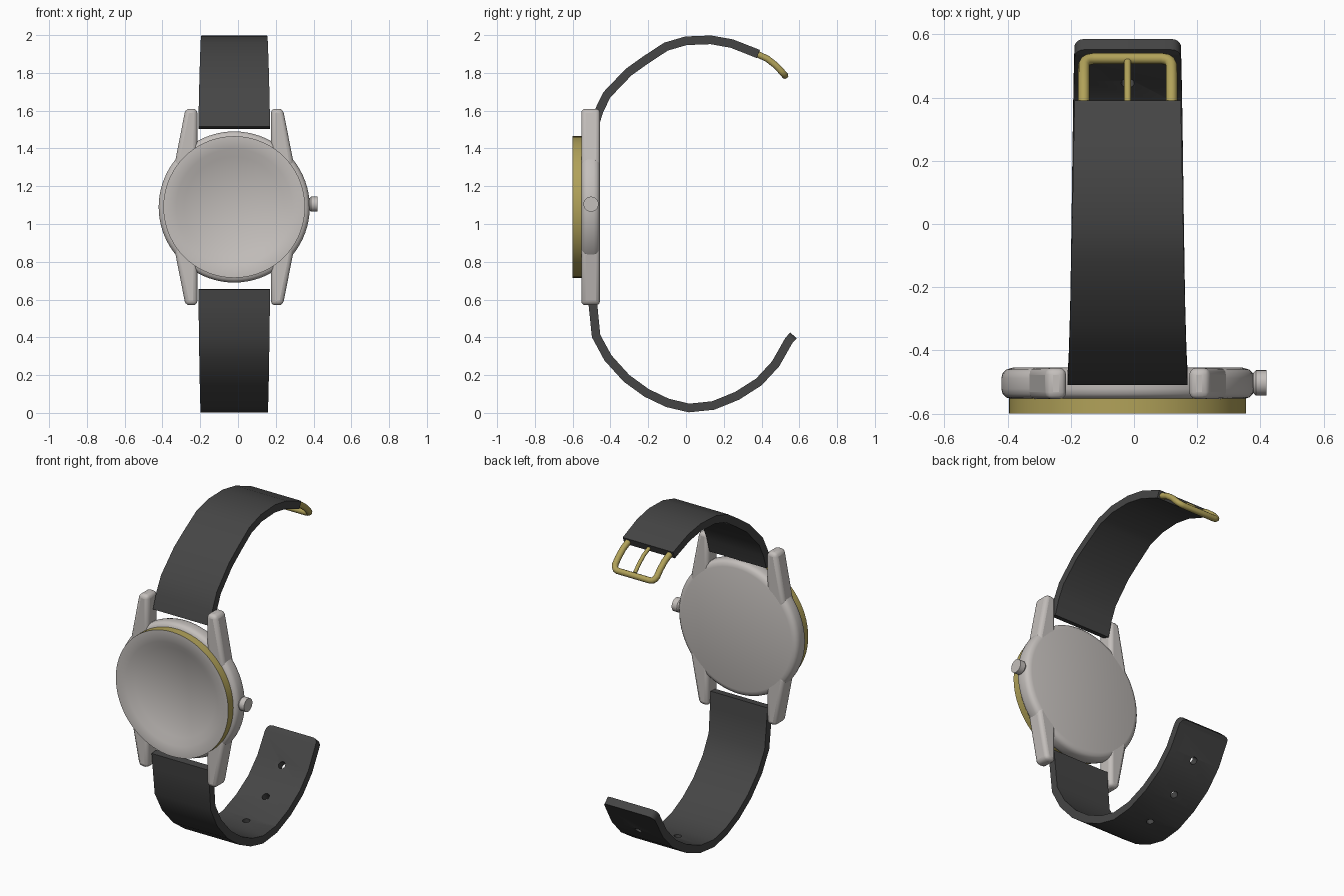
import bpy, bmesh, math
from mathutils import Vector

if "Cube" in bpy.data.objects:
    bpy.data.objects.remove(bpy.data.objects["Cube"])

CX, CZ = -0.02, 1.09          # centre of the watch case


def material(name, rgb):
    m = bpy.data.materials.new(name)
    m.diffuse_color = (*rgb, 1)
    m.use_nodes = True
    m.node_tree.nodes["Principled BSDF"].inputs["Base Color"].default_value = m.diffuse_color
    return m


STEEL = material("warm steel", (0.55, 0.52, 0.50))
GOLD = material("brass gold", (0.44, 0.36, 0.10))
STRAP = material("black leather", (0.06, 0.06, 0.06))


def finish(bm, name, mats, angle=35):
    bmesh.ops.recalc_face_normals(bm, faces=bm.faces)
    me = bpy.data.meshes.new(name)
    bm.to_mesh(me)
    bm.free()
    ob = bpy.data.objects.new(name, me)
    bpy.context.collection.objects.link(ob)
    for m in mats:
        me.materials.append(m)
    smooth(ob, angle)
    return ob


def activate(ob):
    bpy.ops.object.select_all(action='DESELECT')
    ob.select_set(True)
    bpy.context.view_layer.objects.active = ob


def smooth(ob, angle):
    activate(ob)
    bpy.ops.object.shade_smooth_by_angle(angle=math.radians(angle))


def apply_modifiers(ob):
    activate(ob)
    for mod in list(ob.modifiers):
        bpy.ops.object.modifier_apply(modifier=mod.name)


def lathe(name, profile, mats, steps=72, rule=None):
    """Spin (radius, y) points around the y axis."""
    bm = bmesh.new()
    vs = [bm.verts.new((r, y, 0)) for r, y in profile]
    es = [bm.edges.new(p) for p in zip(vs, vs[1:])]
    bmesh.ops.spin(bm, geom=vs + es, cent=(0, 0, 0), axis=(0, 1, 0),
                   angle=math.tau, steps=steps, use_duplicate=False)
    bmesh.ops.remove_doubles(bm, verts=bm.verts, dist=1e-5)
    if rule:
        for f in bm.faces:
            f.material_index = rule(f)
    return finish(bm, name, mats)


# Case with rounded rim
case = lathe("case", [(0, -.555), (.365, -.555), (.385, -.549), (.396, -.538), (.40, -.522),
                      (.40, -.488), (.396, -.472), (.385, -.461), (.365, -.455), (0, -.455)],
             [STEEL])
case.location = (CX, 0, CZ)

# Bezel: gold side wall, steel face with sunken dial
bezel = lathe("bezel_and_dial", [(0, -.55), (.375, -.55), (.375, -.60), (.307, -.60),
                                 (.265, -.572), (0, -.572)],
              [STEEL, GOLD],
              rule=lambda f: int(min(math.hypot(v.co.x, v.co.z) for v in f.verts) > .37))
bezel.location = (CX, 0, CZ)

# Crown on the right
crown = lathe("crown", [(0, 0), (.032, 0), (.032, .018), (.040, .026), (.040, .06), (0, .06)],
              [STEEL], steps=28)
crown.rotation_euler = (0, 0, -math.pi / 2)
crown.location = (.36, -.503, 1.105)

# Four lugs, mirrored in x and z
for sx, side in ((-1, "left"), (1, "right")):
    for sz, end in ((-1, "lower"), (1, "upper")):
        bm = bmesh.new()
        outline = [(.195, .20), (.195, .52), (.258, .52), (.315, .23), (.29, .18)]
        face = bm.faces.new([bm.verts.new((CX + sx * x, -.5545, CZ + sz * z)) for x, z in outline])
        ext = bmesh.ops.extrude_face_region(bm, geom=[face])
        bmesh.ops.translate(bm, vec=(0, .099, 0),
                            verts=[g for g in ext["geom"] if isinstance(g, bmesh.types.BMVert)])
        lug = finish(bm, f"{end}_{side}_lug", [STEEL])
        bev = lug.modifiers.new("bevel", 'BEVEL')
        bev.width, bev.segments = .022, 3
        apply_modifiers(lug)
        smooth(lug, 35)


def strap(name, path, w0, w1, thick=.046, rounded=False):
    """Sweep a tapering flat band along (y, z) points."""
    pts = [Vector(p) for p in path]
    trims = [0.0] * len(pts)
    if rounded:               # extra sections that round the tip corners
        tip, back = pts.pop(), (pts[-2] - pts[-1]).normalized()
        trims.pop()
        for d, t in ((.035, 0), (.02, .003), (.01, .009), (.003, .018), (0, .032)):
            pts.append(tip + back * d)
            trims.append(t)
    run = [0.0]
    for a, b in zip(pts, pts[1:]):
        run.append(run[-1] + (b - a).length)
    bm = bmesh.new()
    rings = []
    for i, p in enumerate(pts):
        t = (pts[min(i + 1, len(pts) - 1)] - pts[max(i - 1, 0)]).normalized()
        n = Vector((-t.y, t.x)) * thick / 2
        w = w0 + (w1 - w0) * run[i] / run[-1] - trims[i]
        rings.append([bm.verts.new((CX + s * w, p.x + k * n.x, p.y + k * n.y))
                      for s, k in ((-1, -1), (1, -1), (1, 1), (-1, 1))])
    for a, b in zip(rings, rings[1:]):
        for j in range(4):
            bm.faces.new((a[j], a[(j + 1) % 4], b[(j + 1) % 4], b[j]))
    bm.faces.new(rings[0])
    bm.faces.new(rings[-1])
    return finish(bm, name, [STRAP], 42)


# Upper strap (buckle side)
strap("upper_strap", [(-.488, 1.51), (-.462, 1.595), (-.42, 1.683), (-.304, 1.804), (-.214, 1.868),
                      (-.106, 1.939), (0, 1.97), (.132, 1.975), (.243, 1.955), (.383, 1.90)],
      .19, .168)

# Lower strap (hole side) with rounded tip
lower = strap("lower_strap", [(-.50, .655), (-.492, .566), (-.476, .407), (-.413, .291),
                              (-.315, .183), (-.209, .106), (-.098, .053), (.016, .026),
                              (.143, .039), (.27, .09), (.386, .164), (.474, .259), (.569, .41)],
              .19, .168, rounded=True)

# Punch three holes through the lower strap
cutters = []
for y, z, ang in ((.462, .25, 52), (.305, .112, 32), (.11, .036, 8)):
    bpy.ops.mesh.primitive_cylinder_add(vertices=16, radius=.021, depth=.14, location=(CX, y, z),
                                        rotation=(math.radians(ang), 0, 0))
    cut = bpy.context.object
    cut.name = "hole_cutter"
    cut.hide_render = True
    cut.data.materials.append(STRAP)
    cutters.append(cut)
    mod = lower.modifiers.new("hole", 'BOOLEAN')
    mod.operation, mod.solver, mod.object = 'DIFFERENCE', 'EXACT', cut
apply_modifiers(lower)
smooth(lower, 42)
for cut in cutters:
    bpy.data.objects.remove(cut)


def rod(name, points, radius):
    cu = bpy.data.curves.new(name, 'CURVE')
    cu.dimensions = '3D'
    cu.bevel_depth, cu.bevel_resolution, cu.use_fill_caps = radius, 3, True
    sp = cu.splines.new('POLY')
    sp.points.add(len(points) - 1)
    for p, co in zip(sp.points, points):
        p.co = (*co, 1)
    ob = bpy.data.objects.new(name, cu)
    bpy.context.collection.objects.link(ob)
    cu.materials.append(GOLD)
    activate(ob)
    bpy.ops.object.convert(target='MESH')
    smooth(bpy.context.object, 40)


# Buckle frame and tongue
half = [(.139, .37, 1.903), (.139, .43, 1.875), (.139, .475, 1.84), (.139, .503, 1.81),
        (.134, .514, 1.798), (.124, .521, 1.790), (.108, .524, 1.786)]
rod("buckle_frame", [(CX - x, y, z) for x, y, z in half]
    + [(CX + x, y, z) for x, y, z in reversed(half)], .018)
rod("buckle_tongue", [(CX, .37, 1.903), (CX, .43, 1.875), (CX, .475, 1.84), (CX, .515, 1.80)], .011)
